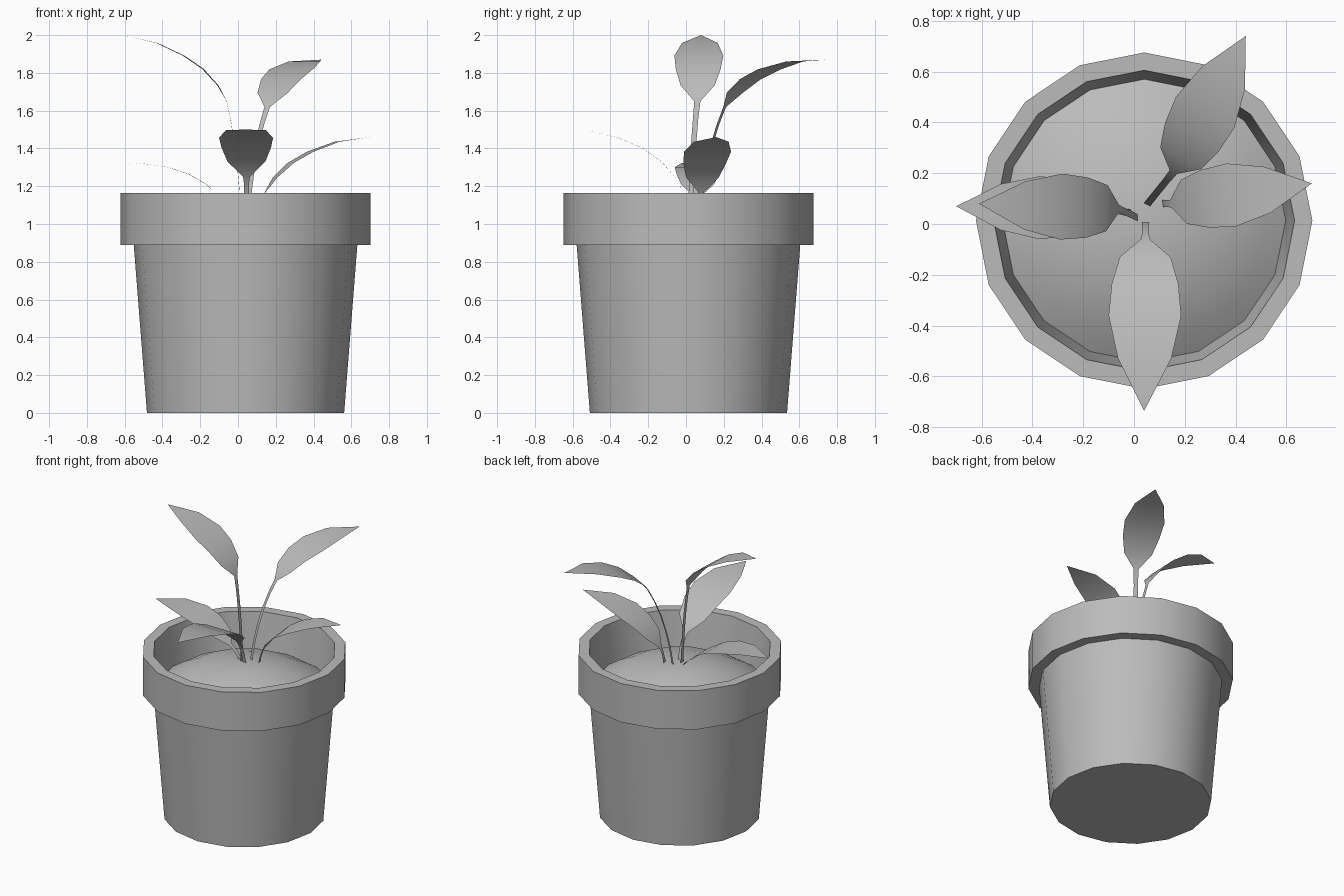
import bpy
import bmesh
from math import radians, sin, cos, pi, atan2, hypot
from mathutils import Vector

cube = bpy.data.objects.get("Cube")
if cube:
    bpy.data.objects.remove(cube, do_unlink=True)

SIDES = 16
POT_CENTRE = Vector((0.04, 0.013, 0))

# Single matte colour
GREY = (0.5, 0.5, 0.5, 1)
grey = bpy.data.materials.new("plain grey")
grey.use_nodes = True
grey.diffuse_color = GREY
shader = grey.node_tree.nodes["Principled BSDF"]
shader.inputs["Base Color"].default_value = GREY
shader.inputs["Roughness"].default_value = 0.8


def finish(name, bm, angle):
    """Turn a bmesh into a smooth shaded object."""
    mesh = bpy.data.meshes.new(name)
    bm.to_mesh(mesh)
    bm.free()
    mesh.materials.append(grey)
    obj = bpy.data.objects.new(name, mesh)
    bpy.context.collection.objects.link(obj)
    bpy.ops.object.select_all(action="DESELECT")
    obj.select_set(True)
    bpy.context.view_layer.objects.active = obj
    bpy.ops.object.shade_smooth_by_angle(angle=radians(angle))
    return obj


def lathe(name, profile, angle=30):
    """Revolve (radius, height) points; a zero radius makes a pole."""
    bm = bmesh.new()
    rings = []
    for r, z in profile:
        count = SIDES if r else 1
        rings.append([bm.verts.new(POT_CENTRE + Vector(
            (r * cos(2 * pi * i / SIDES), r * sin(2 * pi * i / SIDES), z)))
            for i in range(count)])
    for low, high in zip(rings, rings[1:]):
        for i in range(SIDES):
            j = (i + 1) % SIDES
            corners = [low[i % len(low)], low[j % len(low)],
                       high[j % len(high)], high[i % len(high)]]
            bm.faces.new(list(dict.fromkeys(corners)))
    return finish(name, bm, angle)


# Blade side curve (reach, rise) with half width at each station
BLADE = [(0, 0, 0.018), (0.07, 0.08, 0.1), (0.175, 0.155, 0.131),
         (0.3, 0.207, 0.143), (0.47, 0.247, 0.105), (0.675, 0.25, 0)]
STEM_STEPS = 5


def leaf(name, root, base, tip):
    """Flat curved strip: a bent stem from root to base, then a blade to tip."""
    root, base, tip = Vector(root), Vector(base), Vector(tip)
    span = tip - base
    reach = hypot(span.x, span.y)
    forward = Vector((span.x, span.y, 0)) / reach
    side = Vector((-forward.y, forward.x, 0))
    end_reach, end_rise, _ = BLADE[-1]
    scale = hypot(reach, span.z) / hypot(end_reach, end_rise)
    turn = atan2(span.z, reach) - atan2(end_rise, end_reach)

    stations = []
    # Stem rises steeply, then leans towards the blade
    bend = root.lerp(base, 0.25)
    bend.z = root.z + 0.6 * (base.z - root.z)
    for i in range(STEM_STEPS):
        t = i / STEM_STEPS
        stations.append((root.lerp(bend, t).lerp(bend.lerp(base, t), t), 0.014))
    # Blade profile scaled and pitched to meet the tip
    for u, v, width in BLADE:
        along = (u * cos(turn) - v * sin(turn)) * scale
        up = (u * sin(turn) + v * cos(turn)) * scale
        stations.append((base + forward * along + Vector((0, 0, up)), width * scale))

    bm = bmesh.new()
    rows = []
    for point, width in stations:
        if width:
            rows.append([bm.verts.new(point - side * width),
                         bm.verts.new(point + side * width)])
        else:
            rows.append([bm.verts.new(point)])
    for a, b in zip(rows, rows[1:]):
        bm.faces.new([a[0], *b, a[1]])
    return finish(name, bm, 60)


# Tapered pot with a thick overhanging rim
lathe("pot", [(0, 0), (0.522, 0), (0.592, 0.89), (0.662, 0.89),
              (0.662, 1.165), (0.592, 1.165), (0.555, 0.88)])

# Domed soil
lathe("soil", [(0.557, 0.9), (0.48, 0.95), (0.36, 1.01),
               (0.2, 1.06), (0, 1.08)])

# Leaves
leaf("tall_left_leaf", (0.015, 0.025, 1.06), (-0.06, 0.06, 1.65), (-0.61, 0.08, 2))
leaf("tall_back_leaf", (0.05, 0.075, 1.06), (0.155, 0.205, 1.62), (0.44, 0.74, 1.87))
leaf("front_leaf", (0.045, 0.01, 1.06), (0.045, -0.06, 1.25), (0.04, -0.735, 1.5))
leaf("right_leaf", (0.11, 0.08, 1.05), (0.145, 0.08, 1.17), (0.7, 0.16, 1.46))
leaf("low_left_leaf", (0, 0.04, 1.05), (-0.1, 0.06, 1.145), (-0.7, 0.07, 1.31))
